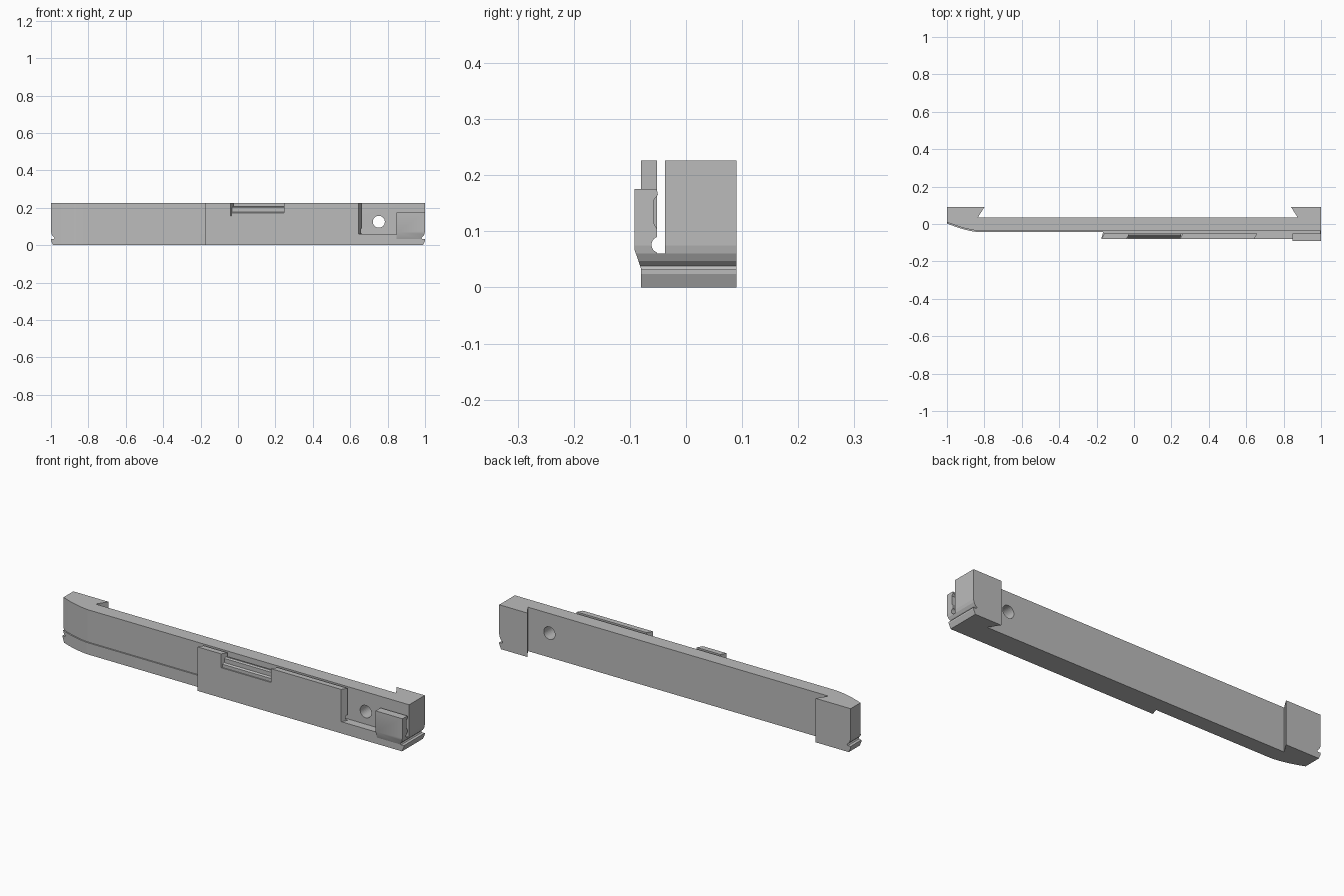
import bpy, bmesh, math
from mathutils import Vector

if "Cube" in bpy.data.objects:
    bpy.data.objects.remove(bpy.data.objects["Cube"])

grey = bpy.data.materials.new("plain grey")
grey.use_nodes = True
grey.diffuse_color = (0.5, 0.5, 0.5, 1)
grey.node_tree.nodes["Principled BSDF"].inputs["Base Color"].default_value = (0.5, 0.5, 0.5, 1)

PLANES = {
    "x": lambda a, b, d: Vector((d, a, b)),   # profile in y, z
    "y": lambda a, b, d: Vector((a, d, b)),   # profile in x, z
    "z": lambda a, b, d: Vector((a, b, d)),   # profile in x, y
}


def prism(name, points, axis, start, end, helper=False):
    """Extrude a flat outline along one axis."""
    bm = bmesh.new()
    place = PLANES[axis]
    face = bm.faces.new([bm.verts.new(place(a, b, start)) for a, b in points])
    out = bmesh.ops.extrude_face_region(bm, geom=[face])
    verts = [v for v in out["geom"] if isinstance(v, bmesh.types.BMVert)]
    bmesh.ops.translate(bm, verts=verts, vec=place(0, 0, end - start))
    bmesh.ops.recalc_face_normals(bm, faces=bm.faces)
    mesh = bpy.data.meshes.new(name)
    bm.to_mesh(mesh)
    bm.free()
    mesh.materials.append(grey)
    obj = bpy.data.objects.new(name, mesh)
    bpy.context.collection.objects.link(obj)
    if helper:
        obj.hide_render = True
        obj.hide_set(True)
        obj.display_type = "WIRE"
    return obj


def circle(a, b, radius, count=32):
    return [(a + radius * math.cos(math.tau * i / count),
             b + radius * math.sin(math.tau * i / count)) for i in range(count)]


def cut(obj, *cutters):
    for cutter in cutters:
        mod = obj.modifiers.new("cut", "BOOLEAN")
        mod.operation = "DIFFERENCE"
        mod.solver = "EXACT"
        mod.object = cutter


def smooth(obj):
    bpy.ops.object.select_all(action="DESELECT")
    obj.select_set(True)
    bpy.context.view_layer.objects.active = obj
    bpy.ops.object.shade_smooth_by_angle(angle=math.radians(25))


TOP, FLOOR = 0.226, 0.06
REAR, BACK = 0.09, 0.035
PLATE_FRONT, PLATE_BACK = -0.08, -0.052


def plan(front, front_edge):
    """Plan outline with dovetailed rear tabs and a swept front corner."""
    rear = [(-1, REAR), (-0.8, REAR), (-0.835, BACK),
            (0.875, BACK), (0.84, REAR), (1, REAR)]
    sweep = [(-0.82 - 0.18 * t / 10, front + 0.047 * (t / 10) ** 1.6) for t in range(11)]
    return rear + front_edge + sweep


# Main beam and the wider foot rail under it
beam = prism("beam", plan(-0.037, [(1, -0.037)]), "z", FLOOR, TOP)
rail = prism("foot_rail", plan(-0.044, [(1, PLATE_FRONT), (-0.175, PLATE_FRONT),
                                        (-0.165, -0.044)]), "z", 0, FLOOR)


# Front plate, with slanted ends and a notch in its top edge
def plate(name, left, right, low, high, front=PLATE_FRONT):
    return prism(name, [(left, front), (right, front),
                        (right + 0.016, PLATE_BACK), (left + 0.016, PLATE_BACK)],
                 "z", low, high)


lower_plate = plate("front_plate_lower", -0.175, 0.643, FLOOR, 0.155)
plate("front_plate_upper_right", -0.175, -0.04, 0.155, TOP)
plate("front_plate_upper_left", 0.245, 0.643, 0.155, TOP)

# Stepped ledge inside the notch
prism("notch_ledge", [(-0.074, 0.155), (-0.074, 0.172), (-0.066, 0.178),
                      (-0.066, 0.2), (-0.06, 0.206), (PLATE_BACK, 0.206),
                      (PLATE_BACK, 0.155)], "x", -0.035, 0.25)

# Hook block at the left end
hook = prism("hook_block", [(PLATE_FRONT, 0.033), (-0.092, 0.068), (-0.092, 0.175),
                            (-0.052, 0.175), (-0.05, 0.165), (-0.058, 0.155),
                            (-0.058, 0.115), (-0.052, 0.105), (PLATE_BACK, 0.033)],
             "x", 0.847, 1)

# Cutters: round undercut, cross hole and end grooves
undercut = prism("undercut_cutter", circle(-0.047, 0.076, 0.0145), "x", -0.3, 1.1, True)
hole = prism("hole_cutter", circle(0.753, 0.125, 0.032), "y", -0.045, 0.2, True)
groove = [(1.05, 0.075), (1, 0.075), (0.997, 0.06), (0.99, 0.047), (0.98, 0.038),
          (0.984, 0.032), (1, 0.032), (1, 0.024), (0.985, -0.01), (1.05, -0.01)]
grooves = [prism(side + "_groove_cutter", [(s * x, z) for x, z in groove],
                 "y", -0.2, 0.2, True) for side, s in (("left", 1), ("right", -1))]

cut(beam, hole, *grooves)
cut(rail, *grooves)
cut(lower_plate, undercut)
cut(hook, undercut, grooves[0])

for part in (beam, rail, lower_plate, hook):
    smooth(part)
